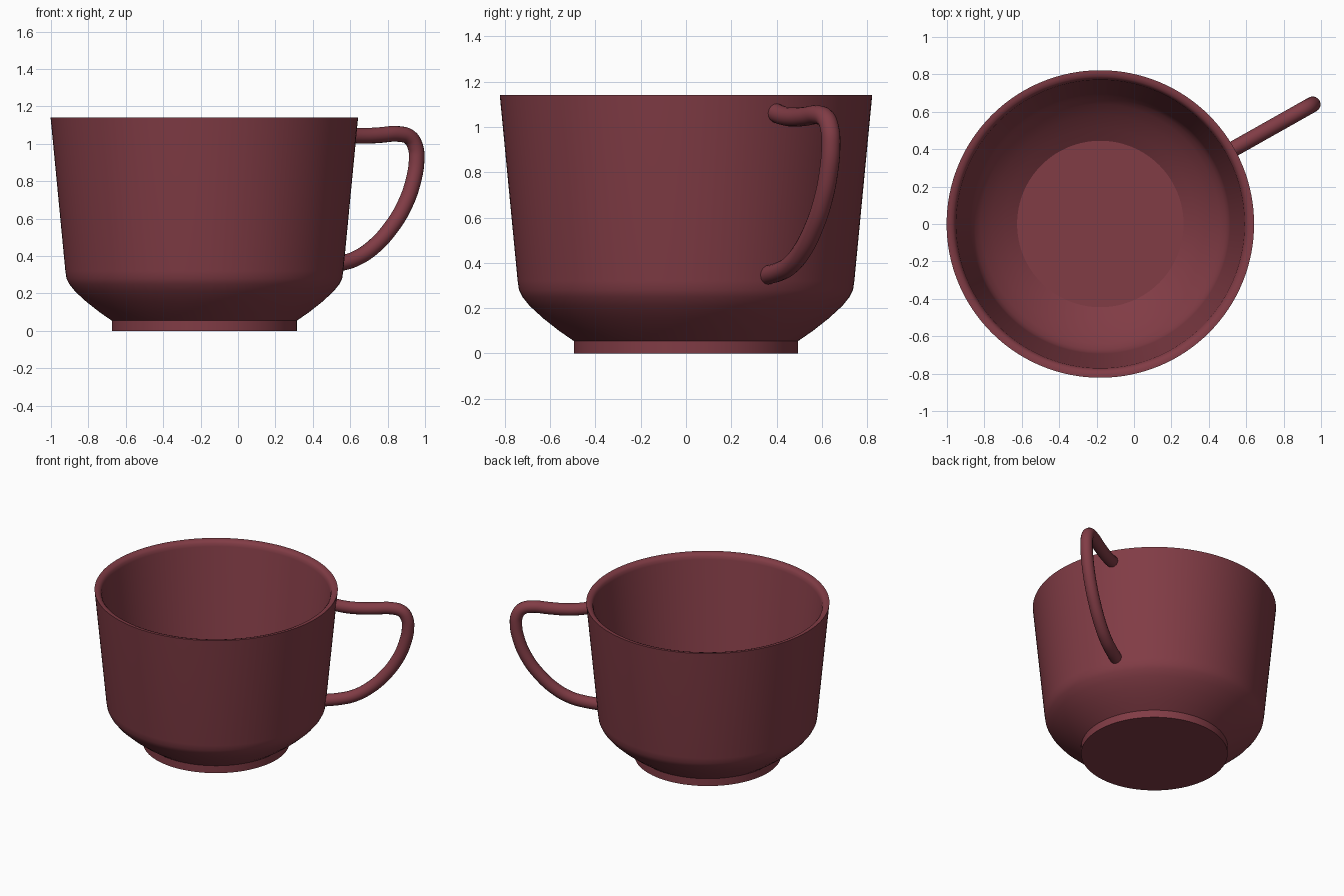
import bpy, bmesh, math
from mathutils import Vector

if "Cube" in bpy.data.objects:
    bpy.data.objects.remove(bpy.data.objects["Cube"])

CUP_X = -0.18                 # cup axis position
HANDLE_ANGLE = math.radians(29.4)

red = bpy.data.materials.new("dark_red")
red.diffuse_color = (0.22, 0.045, 0.06, 1)
red.use_nodes = True
red.node_tree.nodes["Principled BSDF"].inputs["Base Color"].default_value = red.diffuse_color


def finish(obj, angle):
    bpy.ops.object.select_all(action='DESELECT')
    obj.select_set(True)
    bpy.context.view_layer.objects.active = obj
    if obj.type == 'CURVE':
        bpy.ops.object.convert(target='MESH')
        obj = bpy.context.object
    obj.data.materials.clear()
    obj.data.materials.append(red)
    bpy.ops.object.shade_smooth_by_angle(angle=math.radians(angle))


def lathe(name, profile, steps=128):
    bm = bmesh.new()
    verts = [bm.verts.new((r, 0, z)) for r, z in profile]
    edges = [bm.edges.new(pair) for pair in zip(verts, verts[1:])]
    bmesh.ops.spin(bm, geom=verts + edges, cent=(0, 0, 0), axis=(0, 0, 1),
                   angle=math.tau, steps=steps, use_duplicate=False)
    bmesh.ops.remove_doubles(bm, verts=bm.verts, dist=1e-4)
    bmesh.ops.recalc_face_normals(bm, faces=bm.faces)
    mesh = bpy.data.meshes.new(name)
    bm.to_mesh(mesh)
    bm.free()
    obj = bpy.data.objects.new(name, mesh)
    bpy.context.collection.objects.link(obj)
    obj.location.x = CUP_X
    finish(obj, 32)


# Cup body: foot, curved shoulder, flared wall, rounded lip, hollow inside
lathe("cup_body", [
    (0, 0), (0.495, 0), (0.495, 0.055),
    (0.56, 0.10), (0.63, 0.155), (0.69, 0.21), (0.722, 0.25),
    (0.737, 0.28), (0.743, 0.32), (0.82, 1.12), (0.822, 1.14),
    (0.805, 1.14), (0.788, 1.134), (0.777, 1.122), (0.771, 1.10),
    (0.694, 0.33), (0.686, 0.30), (0.67, 0.27), (0.64, 0.235),
    (0.58, 0.18), (0.51, 0.125), (0.445, 0.08), (0, 0.08)])

# Handle: round tube following a (radius, height) path in a vertical plane
path = [(0.785, 1.067), (0.87, 1.05), (0.98, 1.043), (1.08, 1.047),
        (1.19, 1.053), (1.26, 1.035), (1.295, 0.985), (1.303, 0.92),
        (1.282, 0.80), (1.228, 0.67), (1.148, 0.555), (1.039, 0.45),
        (0.93, 0.387), (0.84, 0.362), (0.725, 0.345)]
curve = bpy.data.curves.new("handle", 'CURVE')
curve.dimensions = '3D'
curve.bevel_depth = 0.042
curve.bevel_resolution = 6
curve.resolution_u = 6
curve.use_fill_caps = True
spline = curve.splines.new('BEZIER')
spline.bezier_points.add(len(path) - 1)
for point, (r, z) in zip(spline.bezier_points, path):
    point.co = Vector((r * math.cos(HANDLE_ANGLE), r * math.sin(HANDLE_ANGLE), z))
    point.handle_left_type = point.handle_right_type = 'AUTO'
handle = bpy.data.objects.new("handle", curve)
bpy.context.collection.objects.link(handle)
handle.location.x = CUP_X
finish(handle, 40)
